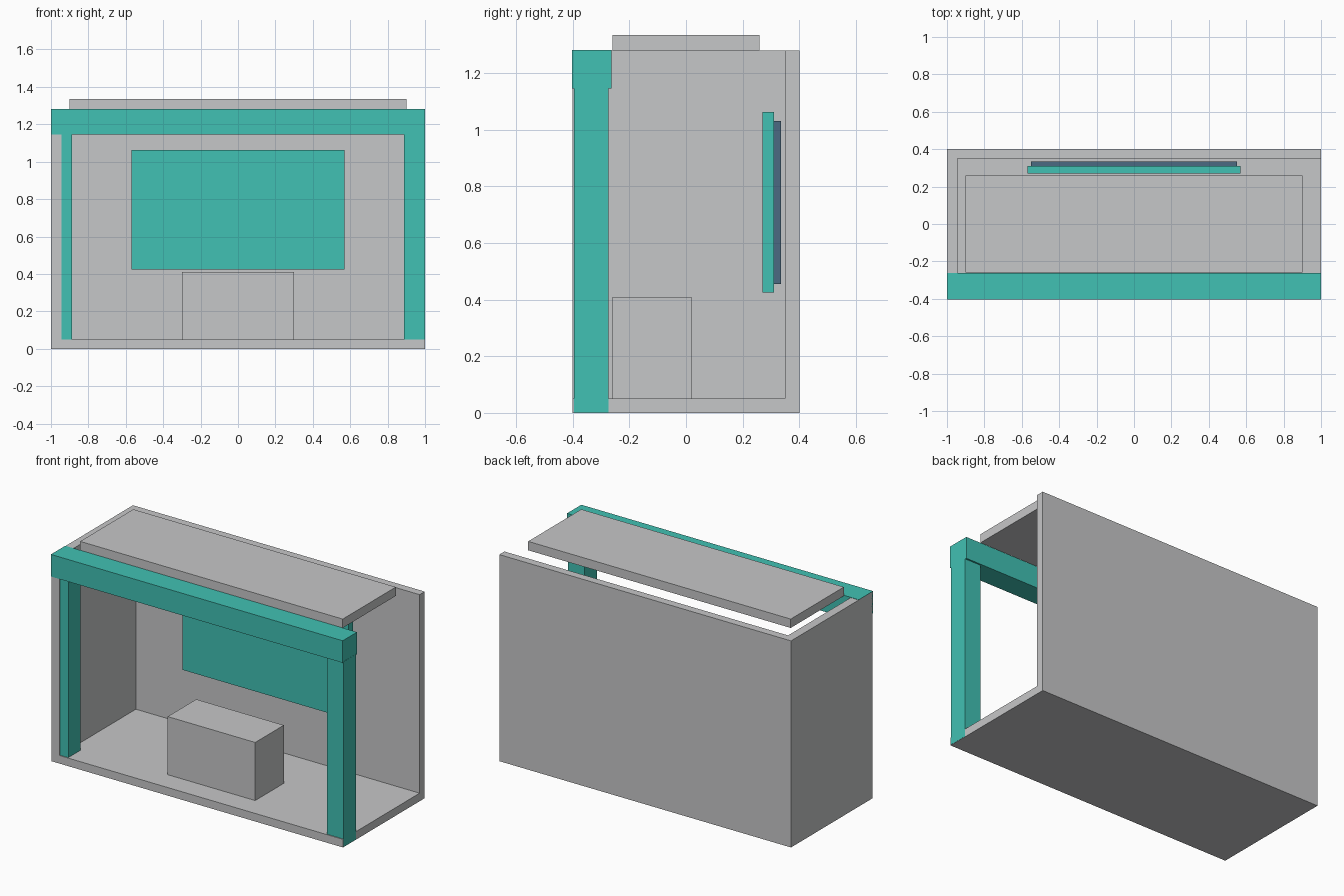
import bpy

cube = bpy.data.objects.get("Cube")
if cube:
    bpy.data.objects.remove(cube, do_unlink=True)


def material(name, rgb):
    m = bpy.data.materials.new(name)
    m.use_nodes = True
    m.diffuse_color = (*rgb, 1)
    m.node_tree.nodes["Principled BSDF"].inputs["Base Color"].default_value = (*rgb, 1)
    return m


grey = material("light grey", (0.565, 0.571, 0.578))
teal = material("teal", (0.053, 0.533, 0.451))
blue = material("slate blue", (0.069, 0.144, 0.223))


def box(name, x, y, z, mat):
    """Box from (min, max) ranges on each axis."""
    bpy.ops.mesh.primitive_cube_add(size=1)
    o = bpy.context.object
    o.name = o.data.name = name
    for v in o.data.vertices:
        v.co = [r[0] if c < 0 else r[1] for c, r in zip(v.co, (x, y, z))]
    o.data.materials.append(mat)
    return o


# Booth shell: floor, back wall and one side wall, open on the other side
box("floor", (-1, 1), (-0.4, 0.4), (0, 0.05), grey)
box("back_wall", (-1, 1), (0.35, 0.4), (0.05, 1.28), grey)
box("side_wall", (-1, -0.945), (-0.4, 0.35), (0.05, 1.28), grey)

# Front frame: two posts and the header beam
box("right_post", (-0.99, -0.887), (-0.395, -0.273), (0.002, 1.15), teal)
box("left_post", (0.887, 1.001), (-0.395, -0.273), (0.002, 1.15), teal)
box("header_beam", (-1, 1), (-0.403, -0.263), (1.145, 1.282), teal)

# Floating roof panel
box("roof_panel", (-0.9, 0.9), (-0.26, 0.26), (1.28, 1.335), grey)

# Display with its mount, and the counter
box("display_panel", (-0.57, 0.57), (0.27, 0.31), (0.425, 1.063), teal)
box("display_mount", (-0.55, 0.55), (0.31, 0.335), (0.455, 1.03), blue)
box("counter", (-0.3, 0.3), (-0.26, 0.02), (0.05, 0.41), grey)
